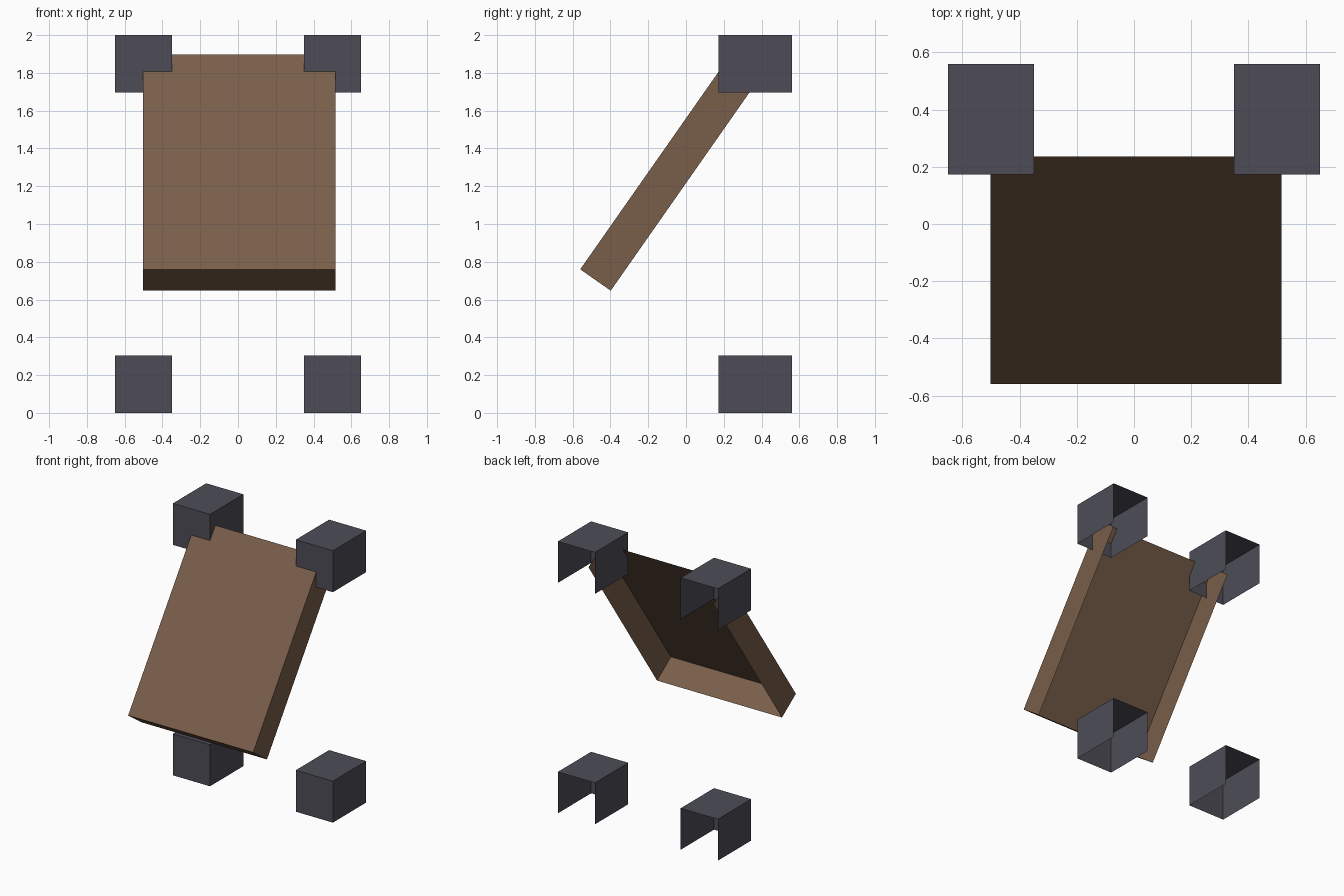
import bpy, bmesh, math
from mathutils import Matrix, Vector

if "Cube" in bpy.data.objects:
    bpy.data.objects.remove(bpy.data.objects["Cube"])


def material(name, rgb):
    m = bpy.data.materials.new(name)
    m.diffuse_color = (*rgb, 1.0)
    m.use_nodes = True
    m.node_tree.nodes["Principled BSDF"].inputs["Base Color"].default_value = m.diffuse_color
    return m


BROWN = material("brown wood", (0.19, 0.113, 0.068))
GREY = material("dark grey", (0.075, 0.073, 0.095))


def open_box(name, lo, hi, open_dirs, mat, transform=Matrix.Identity(4)):
    """Thin box shell from lo to hi, without the faces that point along open_dirs."""
    lo, hi = Vector(lo), Vector(hi)
    bm = bmesh.new()
    bmesh.ops.create_cube(bm, size=1.0)
    bm.normal_update()
    gone = [f for f in bm.faces
            if any(f.normal.dot(Vector(d)) > 0.9 for d in open_dirs)]
    bmesh.ops.delete(bm, geom=gone, context='FACES')
    bmesh.ops.scale(bm, vec=hi - lo, verts=bm.verts)
    bmesh.ops.translate(bm, vec=(lo + hi) / 2, verts=bm.verts)
    bm.transform(transform)
    mesh = bpy.data.meshes.new(name)
    bm.to_mesh(mesh)
    bm.free()
    mesh.materials.append(mat)
    ob = bpy.data.objects.new(name, mesh)
    bpy.context.collection.objects.link(ob)
    return ob


BACK, DOWN, UP = (0, 1, 0), (0, 0, -1), (0, 0, 1)

# Four corner blocks, open at the back and underneath
for side, x in (("left", -0.5), ("right", 0.5)):
    for level, z in (("lower", 0.0), ("upper", 1.695)):
        open_box(f"{level}_{side}_block", (x - 0.151, 0.173, z),
                 (x + 0.151, 0.56, z + 0.305), (BACK, DOWN), GREY)

# Leaning panel: shallow tray, open at the back and the top end
lean = Matrix.Translation((0, -0.56, 0.76)) @ Matrix.Rotation(math.radians(-35), 4, 'X')
open_box("leaning_panel", (-0.502, 0, 0), (0.515, 0.197, 1.387),
         (BACK, UP), BROWN, lean)
